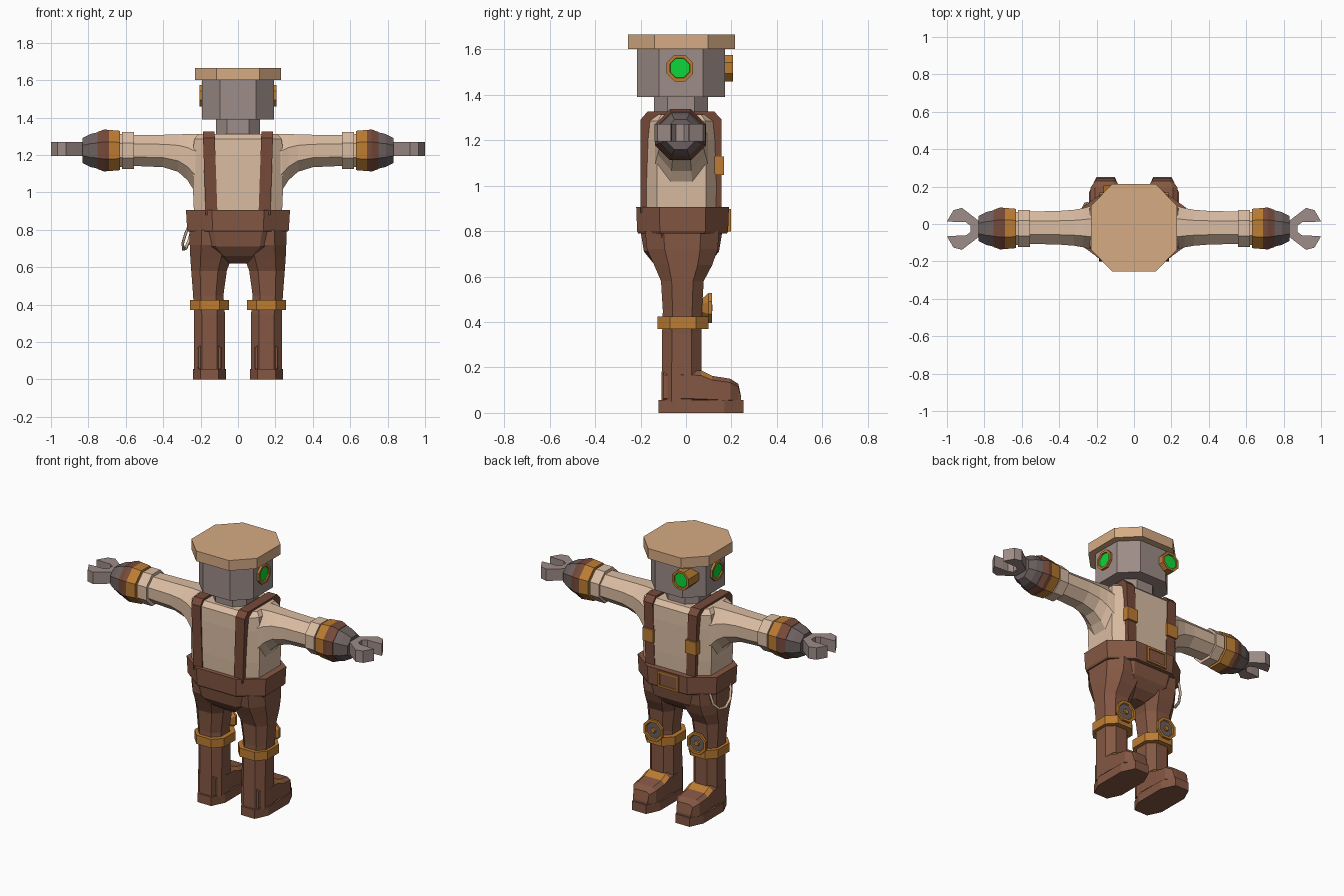
import bpy, bmesh
from mathutils import Vector

if "Cube" in bpy.data.objects:
    bpy.data.objects.remove(bpy.data.objects["Cube"])


def srgb(r, g, b):
    return tuple(((c / 255 + 0.055) / 1.055) ** 2.4 for c in (r, g, b)) + (1,)


def material(name, *rgb):
    m = bpy.data.materials.new(name)
    m.diffuse_color = srgb(*rgb)
    m.use_nodes = True
    m.node_tree.nodes["Principled BSDF"].inputs["Base Color"].default_value = m.diffuse_color
    return m


BROWN = material("brown leather", 132, 87, 67)
DARK = material("dark brown leather", 118, 74, 57)
SHIRT = material("beige cloth", 218, 188, 162)
TAN = material("tan hat", 214, 171, 132)
GOLD = material("brass", 188, 124, 50)
STEEL = material("mauve steel", 157, 140, 135)
IRON = material("dark iron", 108, 96, 95)
GREEN = material("green glass", 12, 215, 58)
HEX_K = 0.414


def finish(name, bm, *mats):
    bmesh.ops.remove_doubles(bm, verts=bm.verts, dist=1e-5)
    bmesh.ops.recalc_face_normals(bm, faces=bm.faces)
    me = bpy.data.meshes.new(name)
    bm.to_mesh(me)
    bm.free()
    for m in mats:
        me.materials.append(m)
    ob = bpy.data.objects.new(name, me)
    bpy.context.collection.objects.link(ob)
    return ob


def loft(name, axis, rings, mat, k=HEX_K, cap=None):
    """Eight-sided skin through rings (t, a, b, ra, rb); k is the flat share of each side."""
    shape = [(1, -k), (1, k), (k, 1), (-k, 1), (-1, k), (-1, -k), (-k, -1), (k, -1)]
    if k == 1:
        shape = [(1, -1), (1, 1), (-1, 1), (-1, -1)]
    n = len(shape)
    bm = bmesh.new()
    loops = []
    for t, a, b, ra, rb in rings:
        row = []
        for u, v in shape:
            p, q = a + u * ra, b + v * rb
            row.append(bm.verts.new({"x": (t, p, q), "y": (p, t, q), "z": (p, q, t)}[axis]))
        loops.append(row)
    for r0, r1 in zip(loops, loops[1:]):
        for i in range(n):
            bm.faces.new((r0[i], r0[(i + 1) % n], r1[(i + 1) % n], r1[i]))
    bm.faces.new(loops[0])
    end = bm.faces.new(loops[-1])
    if cap:
        end.material_index = 1
    return finish(name, bm, mat, *([cap] if cap else []))


def prism(name, axis, outline, lo, hi, mat, shear=0.0):
    """Outline extruded along x (outline in y,z) or z (outline in x,y)."""
    bm = bmesh.new()
    rows = []
    for t in (lo, hi):
        rows.append([bm.verts.new((t + shear * (q - 1.32), p, q) if axis == "x" else (p, q, t))
                     for p, q in outline])
    n = len(outline)
    for i in range(n):
        bm.faces.new((rows[0][i], rows[0][(i + 1) % n], rows[1][(i + 1) % n], rows[1][i]))
    for r in rows:
        bm.faces.new(r)
    return finish(name, bm, mat)


# head, neck and hat
loft("hat", "z", [(1.6, 0, -.02, .23, .235), (1.665, 0, -.02, .23, .235)], TAN, .5)
loft("head", "z", [(1.39, 0, -.022, .192, .193), (1.6, 0, -.022, .192, .193)], STEEL, .5)
loft("neck", "z", [(1.29, 0, -.022, .118, .118), (1.4, 0, -.022, .118, .118)], STEEL, .5)


# round glass eyes: one on each side and one at the front
def eye(name, axis, base, tip, a, b, s=1):
    loft(name, axis, [(s * base, a, b, .058, .058), (s * tip, a, b, .058, .058),
                      (s * tip, a, b, .044, .044), (s * (tip - .008), a, b, .042, .042)],
         GOLD, HEX_K, GREEN)


eye("right_eye", "x", .17, .207, -.027, 1.517)
eye("left_eye", "x", .17, .207, -.027, 1.517, -1)
eye("front_eye", "y", .09, .207, -.105, 1.517)

# torso
loft("shirt", "z", [(.88, 0, -.02, .235, .172), (1.0, 0, -.02, .24, .174), (1.2, 0, -.02, .24, .172),
                    (1.285, 0, -.02, .235, .168), (1.312, 0, -.02, .21, .14)], SHIRT, .62)

# waistband, hips and belt buckle
loft("waistband", "z", [(.79, 0, -.015, .266, .196), (.8, 0, -.015, .272, .2),
                        (.905, 0, -.015, .278, .204)], BROWN, .5)
loft("hips", "z", [(.62, 0, -.02, .06, .07), (.66, 0, -.02, .15, .125), (.71, 0, -.02, .235, .165),
                   (.8, 0, -.02, .258, .18)], BROWN, .5)
loft("belt_buckle", "y", [(.17, -.01, .848, .072, .05), (.197, -.01, .848, .072, .05),
                          (.197, -.01, .848, .06, .038), (.191, -.01, .848, .06, .038)],
     GOLD, 1, BROWN)

# rope loop at the hip
curve = bpy.data.curves.new("rope_loop", "CURVE")
curve.dimensions = "3D"
curve.bevel_depth = .009
curve.bevel_resolution = 0
curve.use_fill_caps = True
path = [(-.245, .11, .8), (-.262, .105, .74), (-.28, .07, .7), (-.293, .02, .695),
        (-.295, -.02, .73), (-.28, -.05, .78), (-.262, -.06, .82)]
sp = curve.splines.new("POLY")
sp.points.add(len(path) - 1)
for pt, co in zip(sp.points, path):
    pt.co = (*co, 1)
curve.materials.append(SHIRT)
bpy.context.collection.objects.link(bpy.data.objects.new("rope_loop", curve))

strap_outline = [(-.2, .88), (-.2, 1.29), (-.17, 1.325), (.125, 1.325), (.157, 1.29), (.157, .88)]
claw_half = [(.82, .035), (.865, .07), (.92, .112), (.965, .1), (1.0, .04), (.94, .036), (.9, .036),
             (.875, .018)]

for s, side in ((1, "right"), (-1, "left")):
    # suspender strap and its clip
    prism(side + "_strap", "x", strap_outline, s * .125, s * .188, DARK, s * .035)
    loft(side + "_strap_clip", "y", [(.1, s * .149, 1.088, .037, .041),
                                     (.168, s * .149, 1.088, .037, .041)], GOLD, 1)

    # sleeve flaring into the shoulder
    loft(side + "_sleeve", "x", [(s * x, -.02, (lo + hi) / 2, ry, (hi - lo) / 2) for x, lo, hi, ry in (
        (.15, .95, 1.312, .125), (.235, 1.01, 1.312, .115), (.27, 1.065, 1.312, .105),
        (.32, 1.11, 1.31, .096), (.4, 1.135, 1.308, .09), (.57, 1.142, 1.306, .086))], SHIRT)

    # forearm stack: cloth cuff, brass ring, leather ring, iron wrist
    def ring(part, mat, *xr):
        loft(side + part, "x", [(s * x, -.024, 1.224, r, r) for x, r in xr], mat)

    ring("_cuff", SHIRT, (.556, .1), (.62, .1))
    ring("_inner_wrist", SHIRT, (.61, .088), (.64, .088))
    ring("_brass_ring", GOLD, (.63, .105), (.69, .11))
    ring("_leather_ring", DARK, (.69, .11), (.715, .112), (.75, .1))
    ring("_iron_wrist", IRON, (.75, .097), (.79, .088), (.832, .066))

    # wrench-shaped hand
    claw = claw_half + [(x, -y) for x, y in reversed(claw_half)]
    prism(side + "_claw", "z", [(s * x, y - .026) for x, y in claw], 1.195, 1.27, STEEL)

    # leg
    loft(side + "_leg", "z", [(z, s * (a + b) / 2, (c + d) / 2, (b - a) / 2, (d - c) / 2)
                              for z, a, b, c, d in (
        (.05, .07, .234, -.108, .068), (.35, .07, .235, -.105, .068), (.45, .078, .24, -.102, .07),
        (.58, .06, .25, -.11, .078), (.65, .035, .255, -.14, .115), (.72, .012, .258, -.172, .14),
        (.8, .01, .258, -.18, .145))], BROWN, .5)

    # knee band and dial
    loft(side + "_knee_band", "z", [(.37, s * .152, -.013, .104, .113),
                                    (.425, s * .152, -.013, .104, .113)], GOLD, .5)
    kx = s * .152
    loft(side + "_knee_dial", "y", [(.07, kx, .462, .04, .04), (.1, kx, .462, .066, .066),
                                    (.115, kx, .462, .066, .066), (.115, kx, .462, .05, .05),
                                    (.108, kx, .462, .046, .046)], GOLD, HEX_K, IRON)
    loft(side + "_dial_knob", "y", [(.105, kx, .462, .018, .018), (.116, kx, .462, .014, .014)], GOLD)

    # boot with a brass instep plate
    boot = loft(side + "_boot", "y", [(y, s * .152, h / 2 + .02, w, h / 2 - .02) for y, w, h in (
        (-.1, .06, .19), (-.02, .083, .19), (.066, .083, .187), (.115, .083, .163), (.195, .08, .15),
        (.23, .055, .128), (.243, .05, .07))], BROWN, .7)
    boot.data.materials.append(GOLD)
    for f in boot.data.polygons:
        if f.normal.z > .7 and .066 < f.center.y < .115:
            f.material_index = 1
    loft(side + "_sole", "z", [(0, s * .152, .066, .088, .186), (.056, s * .152, .066, .088, .186)],
         BROWN, .55)
